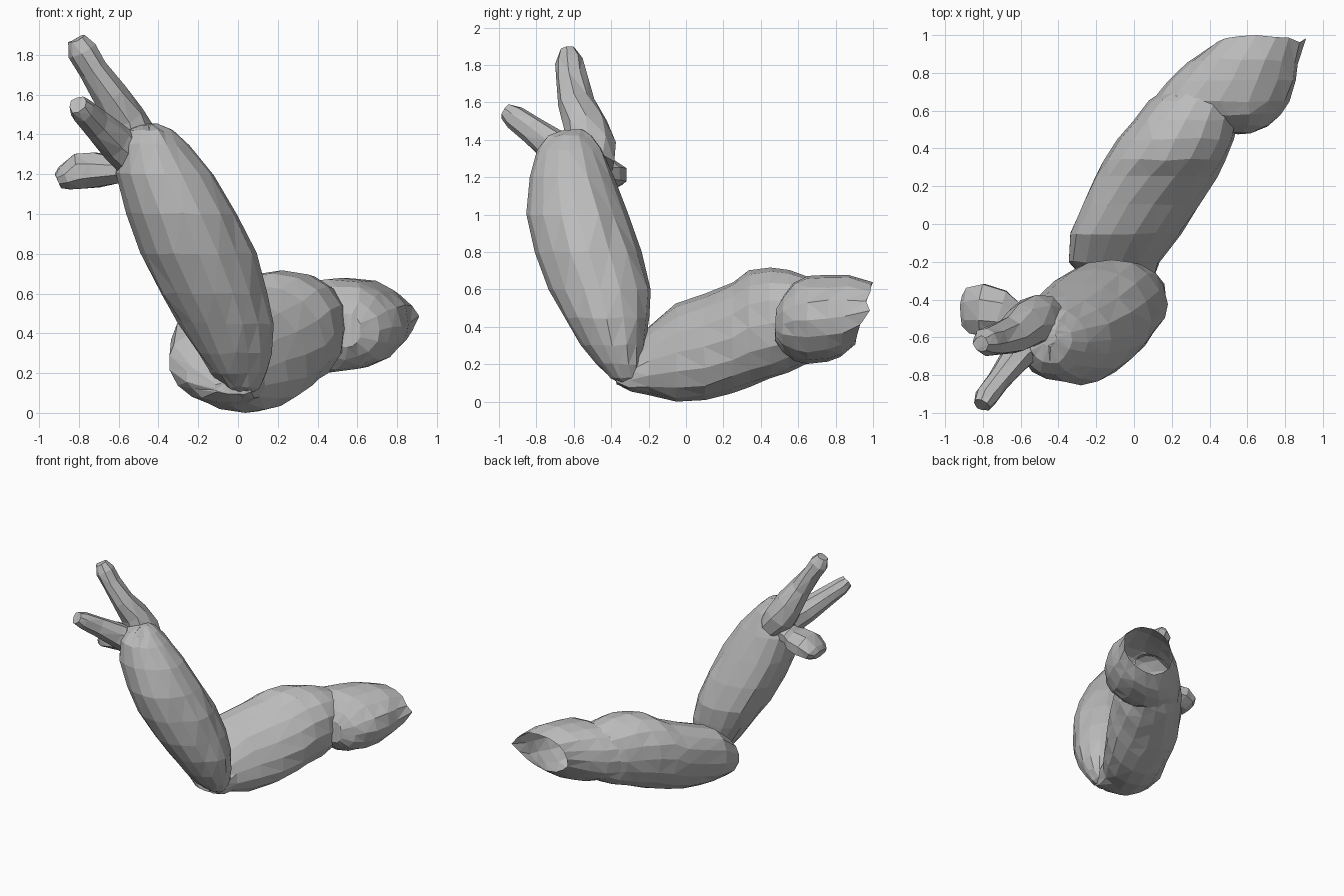
import bpy, bmesh, math, random
from mathutils import Vector

random.seed(4)
SIDES = 16
skin = bpy.data.materials.new("plain_grey")
skin.diffuse_color = (0.5, 0.5, 0.5, 1)


def loft(name, rings, jitter, close_end=True):
    """Skin a list of vertex rings, close the ends, facet the surface."""
    bm = bmesh.new()
    loops = []
    for ring in rings:
        loops.append([bm.verts.new(p + Vector([random.uniform(-jitter, jitter)
                                               for _ in range(3)])) for p in ring])
    n = len(rings[0])
    for a, b in zip(loops, loops[1:]):
        for i in range(n):
            j = (i + 1) % n
            bm.faces.new((a[i], a[j], b[j], b[i]))
    bm.faces.new(loops[0][::-1])
    if close_end:
        bm.faces.new(loops[-1])
    bmesh.ops.triangulate(bm, faces=bm.faces[:])
    bmesh.ops.recalc_face_normals(bm, faces=bm.faces[:])
    for v in bm.verts:
        v.co.z = max(v.co.z, 0)
    mesh = bpy.data.meshes.new(name)
    bm.to_mesh(mesh)
    bm.free()
    mesh.materials.append(skin)
    obj = bpy.data.objects.new(name, mesh)
    bpy.context.collection.objects.link(obj)
    return obj


def rounded(v, power):
    return math.copysign(abs(v) ** power, v)


def slice_ring(axis, pos, a0, a1, b0, b1, slope=0.0, lean=0.0):
    """Oval filling the given extents, across z (x, y) or across y (x, z)."""
    ring = []
    for i in range(SIDES):
        t = 2 * math.pi * i / SIDES
        c, s = math.cos(t - lean), math.sin(t)
        power = 0.95
        if axis == 'z' and c * s < -0.01:       # fuller back left, flatter front right
            power = 0.75 if c < 0 else 1.15
        a = (a0 + a1) / 2 + (a1 - a0) / 2 * rounded(c, power)
        h = (b1 - b0) / 2 * rounded(s, power)
        b = (b0 + b1) / 2 + h
        ring.append(Vector((a, b, pos)) if axis == 'z' else Vector((a, pos + slope * h, b)))
    return ring


def finger(name, path, sides=8):
    """Tube along a path of (x, y, z, sideways radius, upward radius)."""
    pts = [Vector(p[:3]) for p in path]
    grow = 1 / math.cos(math.pi / sides)
    rings = []
    for k, p in enumerate(path):
        d = (pts[min(k + 1, len(pts) - 1)] - pts[max(k - 1, 0)]).normalized()
        side = d.cross(Vector((0, 0, 1))).normalized()
        up = side.cross(d)
        angles = [2 * math.pi * (i + 0.5) / sides for i in range(sides)]
        rings.append([pts[k] + (side * p[3] * math.cos(t) + up * p[4] * math.sin(t)) * grow
                      for t in angles])
    return loft(name, rings, 0.004)


# forearm: z, x extents, y extents
forearm = [
    (0.10, -0.02, 0.07, -0.36, -0.27),
    (0.13, -0.07, 0.11, -0.41, -0.24),
    (0.20, -0.13, 0.15, -0.48, -0.23),
    (0.30, -0.20, 0.17, -0.56, -0.22),
    (0.45, -0.30, 0.18, -0.65, -0.20),
    (0.60, -0.39, 0.15, -0.73, -0.19),
    (0.80, -0.49, 0.09, -0.81, -0.24),
    (1.00, -0.56, 0.00, -0.85, -0.31),
    (1.20, -0.61, -0.12, -0.84, -0.385),
    (1.35, -0.59, -0.25, -0.80, -0.45),
    (1.42, -0.55, -0.33, -0.74, -0.50),
    (1.45, -0.49, -0.41, -0.65, -0.55),
]
loft("forearm", [slice_ring('z', *s) for s in forearm], 0.006)

# upper arm: y, x extents, z extents, slant, lean
upper_arm = [
    (-0.37, -0.12, 0.07, 0.09, 0.15, 0, -0.25),
    (-0.30, -0.26, 0.10, 0.05, 0.27, 0, -0.25),
    (-0.20, -0.35, 0.14, 0.03, 0.40, 0, -0.25),
    (-0.05, -0.345, 0.25, 0.00, 0.53, 0, -0.25),
    (0.10, -0.28, 0.35, 0.01, 0.58, 0, -0.2),
    (0.25, -0.21, 0.44, 0.05, 0.64, 0, -0.1),
    (0.34, -0.16, 0.49, 0.08, 0.705),
    (0.45, -0.09, 0.535, 0.12, 0.715),
    (0.55, -0.01, 0.555, 0.16, 0.70),
    (0.65, 0.08, 0.58, 0.20, 0.67),
    (0.71, 0.17, 0.59, 0.24, 0.64),
]
loft("upper_arm", [slice_ring('y', *s) for s in upper_arm], 0.006, close_end=False)

# shoulder, open at the torn end: y, x extents, z extents, slant
shoulder = [
    (0.48, 0.47, 0.62, 0.33, 0.50),
    (0.52, 0.36, 0.71, 0.27, 0.57),
    (0.58, 0.22, 0.77, 0.22, 0.64),
    (0.65, 0.09, 0.82, 0.20, 0.675),
    (0.76, 0.18, 0.86, 0.21, 0.68),
    (0.85, 0.28, 0.87, 0.24, 0.675, 0.1),
    (0.95, 0.42, 0.89, 0.31, 0.64, 0.28),
]
rings = [slice_ring('y', *s) for s in shoulder]
rings[-1][0] = Vector((0.91, 0.98, 0.49))    # torn corner of the rim
loft("shoulder", rings, 0.006, close_end=False)

# three fingers
finger("upper_finger", [
    (-0.45, -0.50, 1.26, 0.11, 0.10), (-0.52, -0.51, 1.36, 0.125, 0.115),
    (-0.58, -0.54, 1.48, 0.115, 0.10), (-0.645, -0.59, 1.60, 0.095, 0.075),
    (-0.73, -0.61, 1.73, 0.08, 0.065), (-0.785, -0.625, 1.82, 0.07, 0.07),
    (-0.81, -0.635, 1.88, 0.04, 0.04)])
finger("front_finger", [
    (-0.50, -0.60, 1.26, 0.09, 0.10), (-0.62, -0.70, 1.36, 0.08, 0.09),
    (-0.71, -0.82, 1.45, 0.06, 0.07), (-0.78, -0.915, 1.52, 0.06, 0.06),
    (-0.805, -0.96, 1.55, 0.045, 0.045)])
finger("thumb", [
    (-0.48, -0.53, 1.24, 0.08, 0.07), (-0.62, -0.51, 1.22, 0.085, 0.07),
    (-0.71, -0.47, 1.22, 0.12, 0.085), (-0.80, -0.455, 1.215, 0.135, 0.09),
    (-0.87, -0.46, 1.18, 0.12, 0.06), (-0.905, -0.46, 1.165, 0.08, 0.035)])
